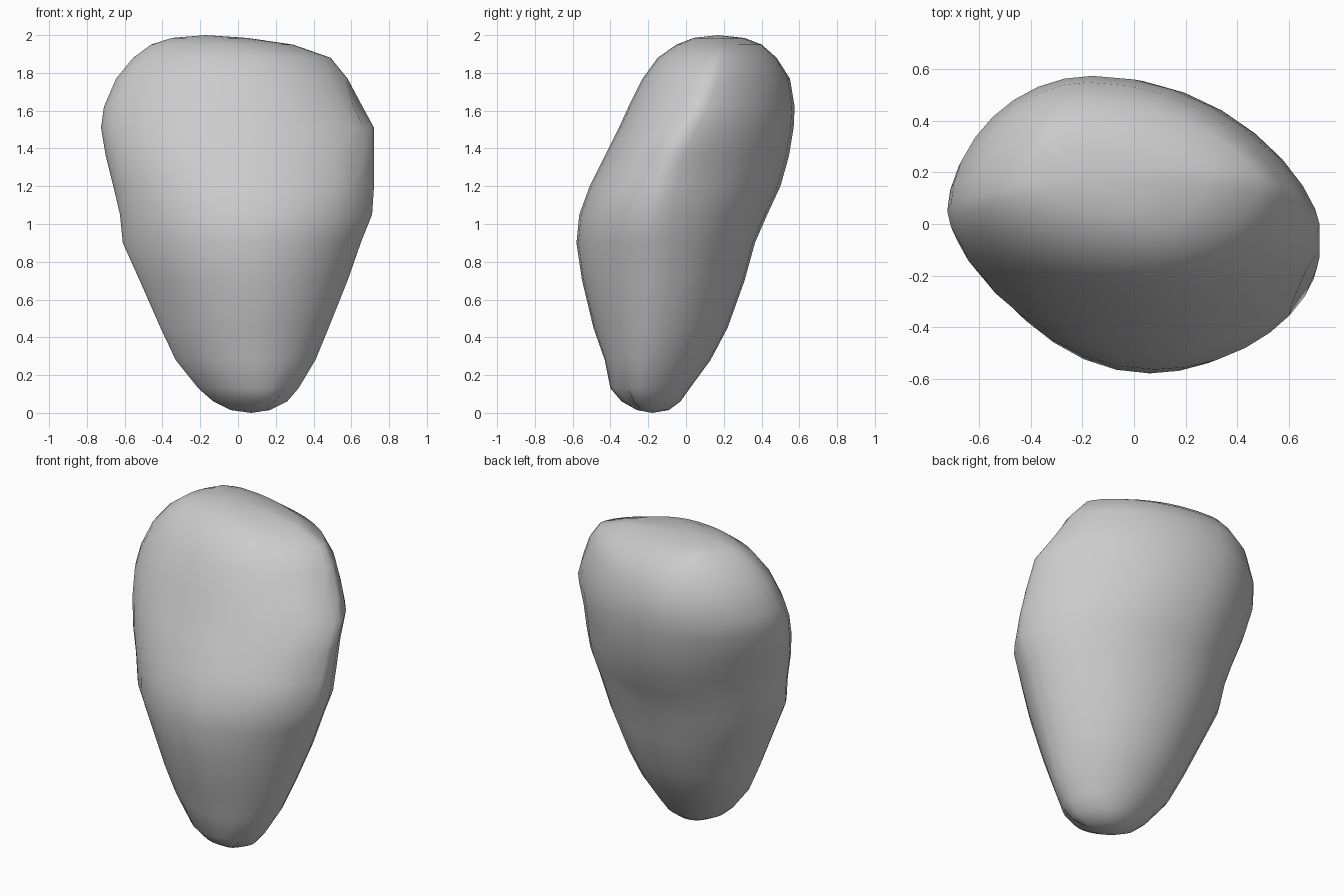
import bpy, bmesh, math
from mathutils import Vector

cube = bpy.data.objects.get("Cube")
if cube:
    bpy.data.objects.remove(cube, do_unlink=True)

stone = bpy.data.materials.new("stone_grey")
stone.use_nodes = True
GREY = (0.6, 0.6, 0.6, 1)
stone.diffuse_color = GREY
stone.node_tree.nodes["Principled BSDF"].inputs["Base Color"].default_value = GREY

# Levels: z, left x, right x, front y, back y, y of left tip, y of right tip
LEVELS = [
    (0.015, -0.04, 0.17, -0.26, -0.09, -0.18, -0.20),
    (0.06, -0.13, 0.26, -0.34, -0.03, -0.18, -0.22),
    (0.13, -0.21, 0.32, -0.40, 0.02, -0.17, -0.22),
    (0.28, -0.33, 0.41, -0.43, 0.13, -0.16, -0.21),
    (0.45, -0.41, 0.48, -0.49, 0.22, -0.15, -0.19),
    (0.70, -0.52, 0.58, -0.55, 0.31, -0.13, -0.17),
    (0.90, -0.61, 0.65, -0.58, 0.365, -0.11, -0.16),
    (1.05, -0.625, 0.71, -0.565, 0.43, -0.09, -0.16),
    (1.20, -0.66, 0.72, -0.51, 0.50, -0.06, -0.13),
    (1.36, -0.70, 0.72, -0.43, 0.545, 0.00, -0.07),
    (1.51, -0.725, 0.72, -0.355, 0.57, 0.05, 0.00),
    (1.62, -0.71, 0.66, -0.305, 0.575, 0.08, 0.06),
    (1.77, -0.645, 0.58, -0.23, 0.55, 0.10, 0.12),
    (1.88, -0.555, 0.49, -0.15, 0.48, 0.12, 0.16),
    (1.95, -0.46, 0.29, -0.05, 0.40, 0.14, 0.18),
    (1.985, -0.35, 0.05, 0.04, 0.31, 0.16, 0.18),
]
SIDES = 32


def section(z, x0, x1, y0, y1, yl, yr):
    """Lopsided oval made of four quarters, leaner where the power is higher."""
    t = min(max((z - 0.85) / 0.5, 0), 1)
    xf = (x0 + x1) / 2 + 0.04
    xb = (x0 + x1) / 2 - 0.085 * z
    ring = []
    for i in range(SIDES):
        a = math.tau * i / SIDES
        c, s = math.cos(a), math.sin(a)
        cx, far_y = (xb, y1) if s > 0 else (xf, y0)
        tip_x, tip_y = (x1, yr) if c > 0 else (x0, yl)
        if c > 0:
            power = 1.1 + 0.3 * t if s > 0 else 1.25
        else:
            power = 1.0 + 0.13 * t if s > 0 else 1.65 - 0.5 * t
        rise = abs(s) ** power
        ring.append(Vector((cx + (tip_x - cx) * abs(c), tip_y + (far_y - tip_y) * rise, z)))
    return ring


# Boulder body lofted through the levels
bm = bmesh.new()
rings = [[bm.verts.new(p) for p in section(*lv)] for lv in LEVELS]
for low, high in zip(rings, rings[1:]):
    for i in range(SIDES):
        j = (i + 1) % SIDES
        bm.faces.new((low[i], low[j], high[j], high[i]))
bottom = bm.verts.new((0.07, -0.18, 0))
top = bm.verts.new((-0.17, 0.17, 2))
for i in range(SIDES):
    j = (i + 1) % SIDES
    bm.faces.new((rings[0][j], rings[0][i], bottom))
    bm.faces.new((rings[-1][i], rings[-1][j], top))

# Small chips along the sharp edge and foot
CHIPS = [((0.66, 0.0, 1.62), 0.03), ((0.7, -0.25, 1.2), 0.025), ((0.23, -0.3, 0.1), 0.025)]
for place, depth in CHIPS:
    place = Vector(place)
    chipped = min(bm.verts, key=lambda v: (v.co - place).length)
    inward = Vector((0, -0.05, place.z)) - chipped.co
    chipped.co += inward.normalized() * depth

bmesh.ops.recalc_face_normals(bm, faces=bm.faces)
mesh = bpy.data.meshes.new("boulder")
bm.to_mesh(mesh)
bm.free()
mesh.materials.append(stone)
boulder = bpy.data.objects.new("boulder", mesh)
bpy.context.collection.objects.link(boulder)

for o in bpy.context.selected_objects:
    o.select_set(False)
boulder.select_set(True)
bpy.context.view_layer.objects.active = boulder
bpy.ops.object.shade_smooth_by_angle(angle=math.radians(50))
